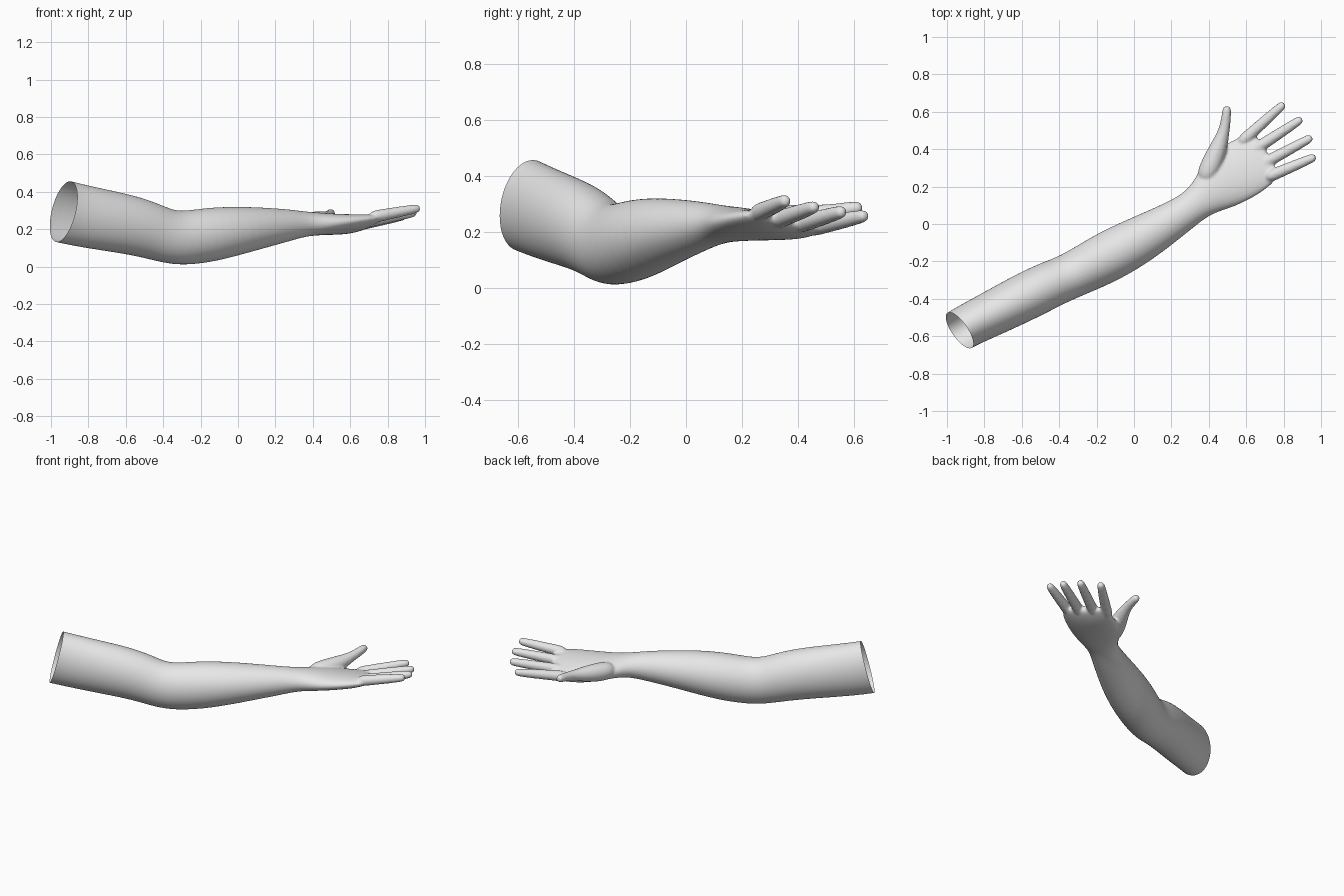
import bpy, bmesh, math
from mathutils import Vector

if "Cube" in bpy.data.objects:
    bpy.data.objects.remove(bpy.data.objects["Cube"])

SEGS = 20
bm = bmesh.new()


def tube(stations):
    """Closed tube through (x, y, z, half width, half height, roll) stations."""
    pts = [Vector(s[:3]) for s in stations]
    rings = []
    for i, (p, s) in enumerate(zip(pts, stations)):
        t = (pts[min(i + 1, len(pts) - 1)] - pts[max(i - 1, 0)]).normalized()
        side = Vector((0, 0, 1)).cross(t).normalized()
        up = t.cross(side)
        c, n = math.cos(s[5]), math.sin(s[5])
        u, v = side * c - up * n, up * c + side * n
        ring = []
        for k in range(SEGS):
            a = 2 * math.pi * k / SEGS
            ring.append(bm.verts.new(p + 1.02 * (u * s[3] * math.cos(a) + v * s[4] * math.sin(a))))
        rings.append(ring)
    for a, b in zip(rings, rings[1:]):
        for k in range(SEGS):
            j = (k + 1) % SEGS
            bm.faces.new((a[k], a[j], b[j], b[k]))
    bm.faces.new(rings[0][::-1])
    bm.faces.new(rings[-1])


def digit(path):
    """Finger through (x, y, z, radius) points, closed by a rounded tip."""
    st = [(*p[:3], p[3], p[3], 0) for p in path]
    d = (Vector(path[-1][:3]) - Vector(path[-2][:3])).normalized()
    r = path[-1][3]
    for f, k in ((0.6, 0.82), (0.95, 0.4)):
        st.append((*(Vector(path[-1][:3]) + d * r * f), r * k, r * k, 0))
    tube(st)


# Upper arm, elbow, forearm, wrist and palm
tube([
    (-1.06, -0.65, 0.330, 0.112, 0.168, 0),
    (-0.94, -0.567, 0.293, 0.112, 0.168, 0),
    (-0.75, -0.475, 0.255, 0.121, 0.163, 0),
    (-0.555, -0.375, 0.220, 0.129, 0.157, 0),
    (-0.43, -0.315, 0.180, 0.123, 0.146, 0),
    (-0.32, -0.270, 0.146, 0.120, 0.143, 0),
    (-0.145, -0.178, 0.171, 0.138, 0.147, 0),
    (0.05, -0.075, 0.200, 0.125, 0.122, 0),
    (0.265, 0.055, 0.222, 0.090, 0.086, 0),
    (0.355, 0.125, 0.228, 0.088, 0.066, 0),
    (0.43, 0.185, 0.228, 0.130, 0.060, 0.05),
    (0.52, 0.260, 0.225, 0.162, 0.052, 0.13),
    (0.625, 0.320, 0.226, 0.160, 0.044, 0.2),
    (0.69, 0.365, 0.236, 0.146, 0.032, 0.2),
    (0.715, 0.380, 0.239, 0.120, 0.018, 0.2),
])

# Four fingers, from the little finger to the index finger: root, tip
for root, tip in (
    ((0.70, 0.245, 0.262), (0.966, 0.358, 0.312)),
    ((0.66, 0.305, 0.235), (0.948, 0.462, 0.290)),
    ((0.61, 0.375, 0.218), (0.895, 0.561, 0.273)),
    ((0.56, 0.425, 0.210), (0.800, 0.641, 0.258)),
):
    a, b = Vector(root), Vector(tip)
    digit([(*a.lerp(b, f), r) for f, r in
           ((0, 0.034), (0.3, 0.031), (0.55, 0.029), (0.8, 0.026), (0.95, 0.023))])

# Thumb with the fleshy mound at its base
digit([(0.37, 0.22, 0.232, 0.055), (0.425, 0.34, 0.240, 0.057),
       (0.46, 0.43, 0.253, 0.043), (0.482, 0.50, 0.268, 0.029),
       (0.492, 0.56, 0.278, 0.026), (0.496, 0.608, 0.285, 0.024)])

# Fuse all volumes into one skin
mesh = bpy.data.meshes.new("arm_parts")
bm.to_mesh(mesh)
bm.free()
parts = bpy.data.objects.new("arm_parts", mesh)
bpy.context.collection.objects.link(parts)
parts.modifiers.new("round", "SUBSURF").levels = 2
fuse = parts.modifiers.new("fuse", "REMESH")
fuse.mode = "VOXEL"
fuse.voxel_size = 0.008
soft = parts.modifiers.new("soften", "SMOOTH")
soft.factor = 0.5
soft.iterations = 4
skin = bpy.data.meshes.new_from_object(parts.evaluated_get(bpy.context.evaluated_depsgraph_get()))
bpy.data.objects.remove(parts)

# Cut the upper arm open
bm = bmesh.new()
bm.from_mesh(skin)
bmesh.ops.bisect_plane(bm, geom=bm.verts[:] + bm.edges[:] + bm.faces[:],
                       plane_co=(-0.934, -0.567, 0.293), plane_no=(-0.80, -0.55, 0.25),
                       clear_outer=True)
for f in bm.faces:
    f.smooth = True
bm.to_mesh(skin)
bm.free()

arm = bpy.data.objects.new("arm", skin)
bpy.context.collection.objects.link(arm)
grey = bpy.data.materials.new("light_grey")
grey.diffuse_color = (0.8, 0.8, 0.8, 1)
grey.use_nodes = True
grey.node_tree.nodes["Principled BSDF"].inputs["Base Color"].default_value = grey.diffuse_color
skin.materials.clear()
skin.materials.append(grey)
